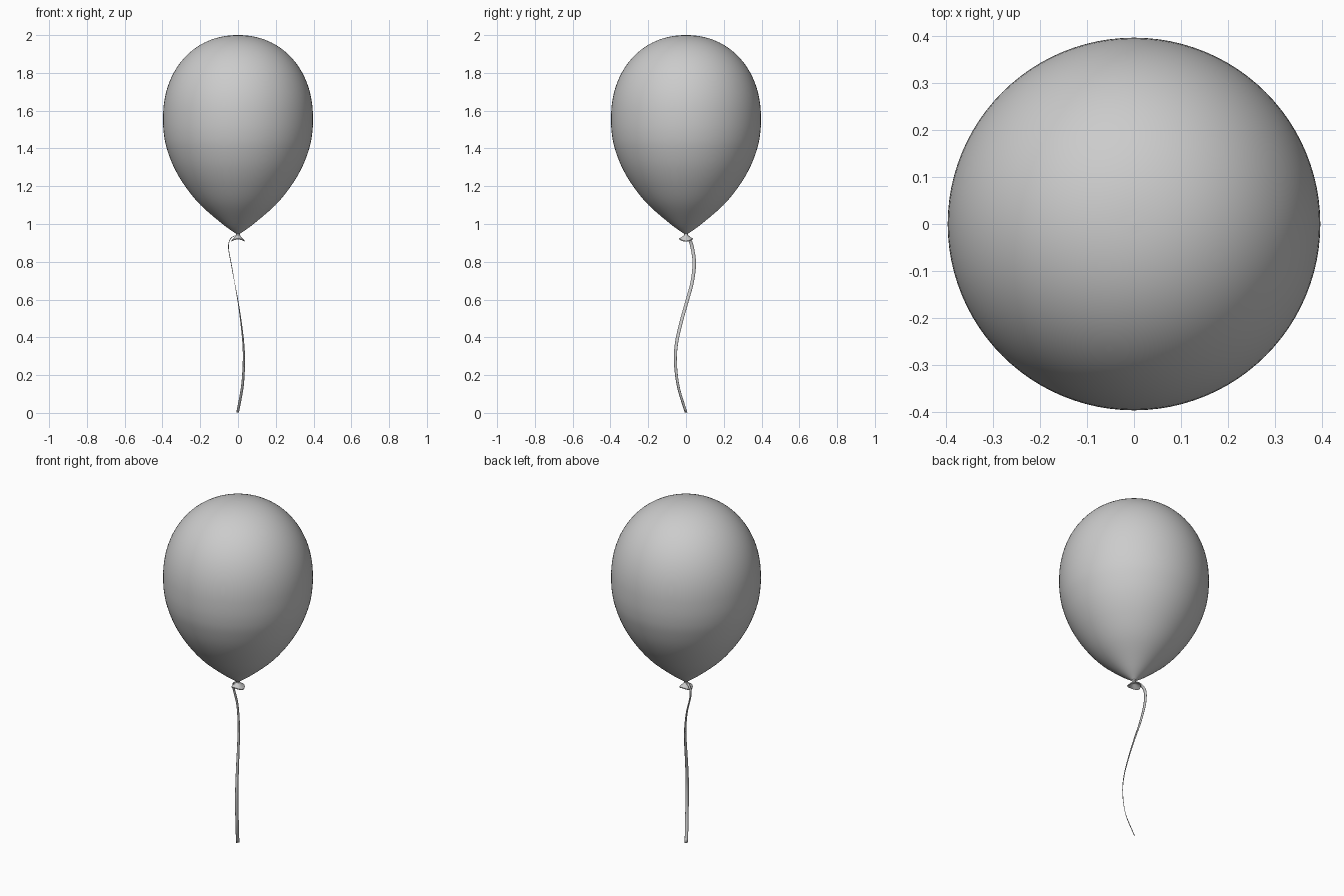
import bpy, math
from mathutils import Vector

if "Cube" in bpy.data.objects:
    bpy.data.objects.remove(bpy.data.objects["Cube"])


def smooth_path(points, steps):
    """Catmull-Rom curve through the given points."""
    p = [Vector(q) for q in points]
    p = [2 * p[0] - p[1]] + p + [2 * p[-1] - p[-2]]
    out = []
    for a, b, c, d in zip(p, p[1:], p[2:], p[3:]):
        for i in range(steps):
            t = i / steps
            out.append(0.5 * (2 * b + (c - a) * t + (2 * a - 5 * b + 4 * c - d) * t * t
                              + (3 * b - a - 3 * c + d) * t ** 3))
    return out + [p[-2]]


def make_object(name, verts, faces, angle=50):
    mesh = bpy.data.meshes.new(name)
    mesh.from_pydata(verts, [], faces)
    obj = bpy.data.objects.new(name, mesh)
    bpy.context.collection.objects.link(obj)
    bpy.ops.object.select_all(action='DESELECT')
    obj.select_set(True)
    bpy.context.view_layer.objects.active = obj
    bpy.ops.object.shade_smooth_by_angle(angle=math.radians(angle))
    return obj


def lathe(name, profile, sides, wave=lambda r, a: 0.0):
    """Spin (radius, z) pairs, listed bottom to top, around the z axis."""
    verts, faces = [], []
    for r, z in profile:
        for k in range(sides):
            a = math.tau * k / sides
            verts.append((r * math.cos(a), r * math.sin(a), z + wave(r, a)))
    for j in range(len(profile) - 1):
        for k in range(sides):
            n = (k + 1) % sides
            faces.append((j * sides + k, j * sides + n,
                          (j + 1) * sides + n, (j + 1) * sides + k))
    return make_object(name, verts, faces)


# Inflated body: full, tapered underside and a broad rounded dome
R, ZC, H, P = 0.397, 1.56, 0.44, 2.12
lower = smooth_path([(0.010, 0.948, 0), (0.082, 1.0, 0), (0.198, 1.1, 0),
                     (0.280, 1.2, 0), (0.339, 1.3, 0), (0.377, 1.4, 0),
                     (0.393, 1.48, 0), (R, ZC, 0), (0.392, 1.64, 0)], 5)
profile = [(v.x, v.y) for v in lower[:-5]]
for i in range(1, 29):
    t = math.pi / 2 * i / 28
    r = R * max(math.cos(t), 0.0) ** (2 / P)
    profile.append((max(r, 0.0005), ZC + H * math.sin(t) ** (2 / P)))
lathe("balloon_body", profile, 96)

# Tied neck with a flared, saddle-shaped hollow lip
neck = [(0.003, 0.932), (0.016, 0.926), (0.029, 0.914), (0.035, 0.912),
        (0.036, 0.917), (0.027, 0.925), (0.016, 0.934), (0.010, 0.941), (0.012, 0.951)]
lathe("balloon_knot", neck, 40,
      lambda r, a: -0.006 * math.cos(2 * a) * (r / 0.036) ** 2)

# Ribbon: flat strip hanging in an S curve, twisting towards its free end
path = smooth_path([(-0.005, 0.0, 0.938), (-0.025, 0.010, 0.934), (-0.045, 0.022, 0.912),
                    (-0.050, 0.034, 0.87), (-0.036, 0.044, 0.79), (-0.018, 0.032, 0.69),
                    (0.0, 0.005, 0.59), (0.016, -0.026, 0.48), (0.028, -0.050, 0.37),
                    (0.031, -0.056, 0.27), (0.023, -0.041, 0.14), (-0.002, 0.0, 0.002)], 8)
half_width = 0.009
verts, faces = [], []
for i, p in enumerate(path):
    twist = min(max((0.75 - p.z) / 0.6, 0), 1)
    a = math.radians(95 - 50 * twist)
    side = Vector((math.cos(a), math.sin(a), 0)) * half_width
    verts += [p - side, p + side]
    if i:
        faces.append((2 * i - 2, 2 * i - 1, 2 * i + 1, 2 * i))
ribbon = make_object("ribbon_string", verts, faces, 40)
thick = ribbon.modifiers.new("thickness", 'SOLIDIFY')
thick.thickness = 0.002
thick.offset = 0
